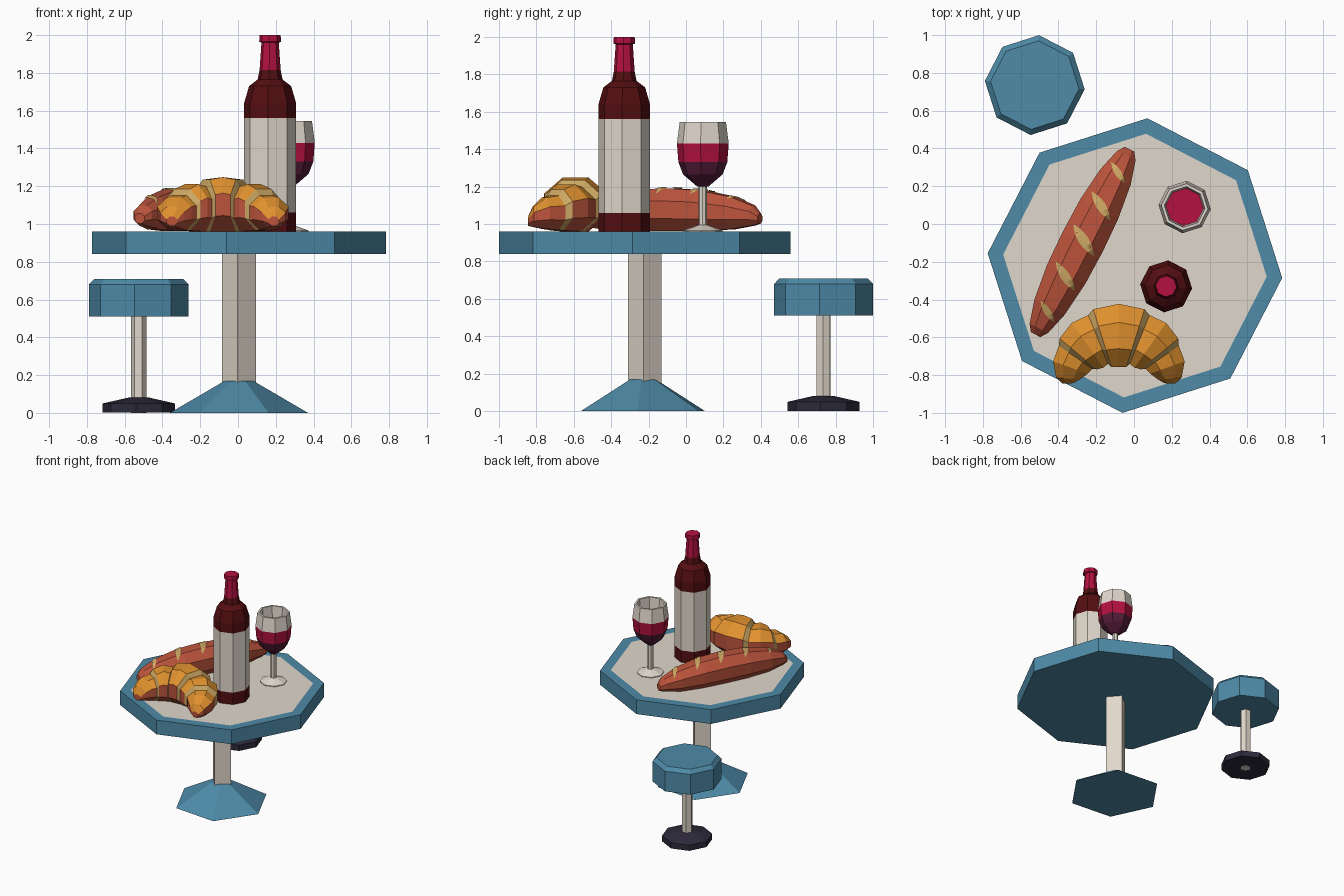
import bpy, bmesh, math
from mathutils import Vector
from mathutils.bvhtree import BVHTree

if "Cube" in bpy.data.objects:
    bpy.data.objects.remove(bpy.data.objects["Cube"])


def material(name, *srgb):
    lin = [((c / 255 + 0.055) / 1.055) ** 2.4 if c > 10 else c / 255 / 12.92 for c in srgb]
    m = bpy.data.materials.new(name)
    m.diffuse_color = (*lin, 1)
    m.use_nodes = True
    m.node_tree.nodes["Principled BSDF"].inputs["Base Color"].default_value = m.diffuse_color
    return m


BLUE = material("blue paint", 78, 139, 168)
CREAM = material("cream", 224, 215, 203)
NAVY = material("dark navy", 46, 42, 60)
DARKRED = material("dark red glass", 84, 14, 17)
CRIMSON = material("crimson", 180, 17, 64)
PLUM = material("dark plum", 84, 28, 55)
CRUST = material("red brown crust", 188, 84, 60)
ORANGE = material("golden orange", 224, 145, 46)
TAN = material("pale dough", 205, 168, 100)

TURN = math.radians(-4.8)      # the whole scene is turned slightly


def finish(name, bm, mats):
    me = bpy.data.meshes.new(name)
    bm.to_mesh(me)
    for m in mats:
        me.materials.append(m)
    ob = bpy.data.objects.new(name, me)
    bpy.context.collection.objects.link(ob)
    return ob


def loft(name, rings, colour, caps):
    """Skin rings of points; colour(i, j) gives the material of each side face."""
    bm = bmesh.new()
    mats = []

    def put(verts, m):
        if m not in mats:
            mats.append(m)
        bm.faces.new(verts).material_index = mats.index(m)

    vs = [[bm.verts.new(p) for p in r] for r in rings]
    n = len(rings[0])
    for i in range(len(vs) - 1):
        for j in range(n):
            k = (j + 1) % n
            put((vs[i][j], vs[i][k], vs[i + 1][k], vs[i + 1][j]), colour(i, j))
    put(vs[0][::-1], caps[0])
    put(vs[-1], caps[1])
    bmesh.ops.recalc_face_normals(bm, faces=bm.faces)
    finish(name, bm, mats)
    return bm


def lathe(name, cx, cy, sides, profile, bands, caps=None):
    """Turn a (radius, height) profile; bands lists a material per step."""
    if not isinstance(bands, list):
        bands = [bands] * (len(profile) - 1)
    rings = [[Vector((cx + r * math.cos(TURN + math.tau * j / sides),
                      cy + r * math.sin(TURN + math.tau * j / sides), z))
              for j in range(sides)] for r, z in profile]
    return loft(name, rings, lambda i, j: bands[i], caps or (bands[0], bands[-1]))


# Table
TX, TY = 0.005, -0.22
lathe("table_top", TX, TY, 8, [(0.782, 0.84), (0.782, 0.96), (0.70, 0.96)], BLUE, (BLUE, CREAM))
lathe("table_column", TX, TY, 4, [(0.09, 0.10), (0.09, 0.845)], CREAM)
lathe("table_base", TX, TY - 0.01, 6, [(0.367, 0), (0.075, 0.17)], BLUE)

# Stool
SX, SY = -0.525, 0.735
lathe("stool_seat", SX, SY, 8, [(0.265, 0.51), (0.265, 0.68), (0.235, 0.71)], BLUE)
lathe("stool_post", SX, SY, 6, [(0.042, 0.0), (0.042, 0.52)], CREAM)
lathe("stool_base", SX, SY, 8, [(0.04, 0.002), (0.192, 0.002), (0.192, 0.05), (0.05, 0.082)], NAVY)

# Wine bottle
lathe("bottle", 0.17, -0.33, 8,
      [(0.138, 0.96), (0.138, 1.06), (0.138, 1.56), (0.138, 1.64), (0.112, 1.73), (0.066, 1.765),
       (0.056, 1.815), (0.046, 1.96), (0.058, 1.965), (0.056, 2.0)],
      [DARKRED, CREAM, DARKRED, DARKRED, DARKRED, DARKRED, CRIMSON, CRIMSON, CRIMSON])

# Wine glass, open at the top with the wine surface inside
GX, GY = 0.268, 0.09
lathe("glass_foot", GX, GY, 8, [(0.105, 0.96), (0.105, 0.966), (0.024, 0.995)], CREAM)
lathe("glass_stem", GX, GY, 8, [(0.023, 0.985), (0.023, 1.21)], CREAM)
lathe("glass_bowl", GX, GY, 8,
      [(0.03, 1.20), (0.106, 1.265), (0.131, 1.33), (0.139, 1.43), (0.124, 1.545),
       (0.108, 1.545), (0.1, 1.432)],
      [PLUM, PLUM, CRIMSON, CREAM, CREAM, CREAM], (PLUM, CRIMSON))


# Baguette: octagonal rings swelling along a straight axis
def octagon(centre, side, rx, rz):
    out = []
    for j in range(8):
        a = math.tau * (j + 0.5) / 8
        s = 1 / math.cos(math.pi / 8)          # flats reach the full radius
        out.append(centre + side * (rx * s * math.cos(a)) + Vector((0, 0, rz * s * math.sin(a))))
    return out


mid = Vector((-0.272, -0.095, 0))
axis = Vector((0.452, 0.892, 0)).normalized()
side = Vector((axis.y, -axis.x, 0))
rings = []
for t, r in [(-1, .028), (-.93, .055), (-.7, .09), (-.35, .113), (0, .118),
             (.35, .113), (.7, .09), (.93, .055), (1, .028)]:
    z = 0.962 + r * 0.97 + 0.04 * abs(t) ** 4
    rings.append(octagon(mid + axis * t * 0.55 + Vector((0, 0, z)), side, r, r * 0.97))
bread = loft("baguette", rings, lambda i, j: CRUST, (CRUST, CRUST))

# Slashes: leaf shapes laid on the crust
tree = BVHTree.FromBMesh(bread)
slash_dir = Vector((0.54, -0.84, 0)).normalized()
slash_side = Vector((-slash_dir.y, slash_dir.x, 0))
for k, t in enumerate((-0.75, -0.37, 0.02, 0.39, 0.75)):
    bm = bmesh.new()
    size = 1 - 0.6 * t * t
    rows = []
    for i in range(7):
        u = -1 + i / 3
        row = []
        for v in (-1, 0, 1):
            w = max(0.03, 1 - u * u) * 0.027 * v
            p = mid + axis * t * 0.55 + (slash_dir * u * 0.1 + slash_side * w) * size
            hit = tree.ray_cast(p + Vector((0, 0, 3)), Vector((0, 0, -1)))[0]
            row.append(bm.verts.new((hit or p + Vector((0, 0, 1.05))) + Vector((0, 0, 0.007))))
        rows.append(row)
    for a, b in zip(rows, rows[1:]):
        for j in (0, 1):
            bm.faces.new((a[j], b[j], b[j + 1], a[j + 1]))
    bmesh.ops.recalc_face_normals(bm, faces=bm.faces)
    if sum(f.normal.z for f in bm.faces) < 0:
        bmesh.ops.reverse_faces(bm, faces=bm.faces)
    finish(f"baguette_slash_{k + 1}", bm, [TAN])

# Croissant: half an arc of (degrees from the middle, radius), mirrored
half = [(0, .147), (19, .14), (24, .122), (38, .127), (53, .112), (58, .094), (72, .085), (86, .055), (92, .025)]
stations = [(-a, r) for a, r in half[:0:-1]] + half
rings = []
for a, r in stations:
    q = math.radians(90 - a)
    c = Vector((-0.08 + 0.27 * math.cos(q), -0.835 + 0.245 * math.sin(q), 0.96 + r * 0.98 + 0.03 * (abs(a) / 92) ** 3))
    tangent = Vector((-0.27 * math.sin(q), 0.245 * math.cos(q), 0)).normalized()
    rings.append(octagon(c, Vector((tangent.y, -tangent.x, 0)), r * 1.14, r * 0.98))


def croissant_colour(i, j):
    lo, hi = sorted((abs(stations[i][0]), abs(stations[i + 1][0])))
    if hi - lo == 5:                            # narrow steps between the rolls
        return TAN
    return ORANGE if j in (0, 1, 2) else CRUST  # three upper sides are golden


loft("croissant", rings, croissant_colour, (CRUST, CRUST))
